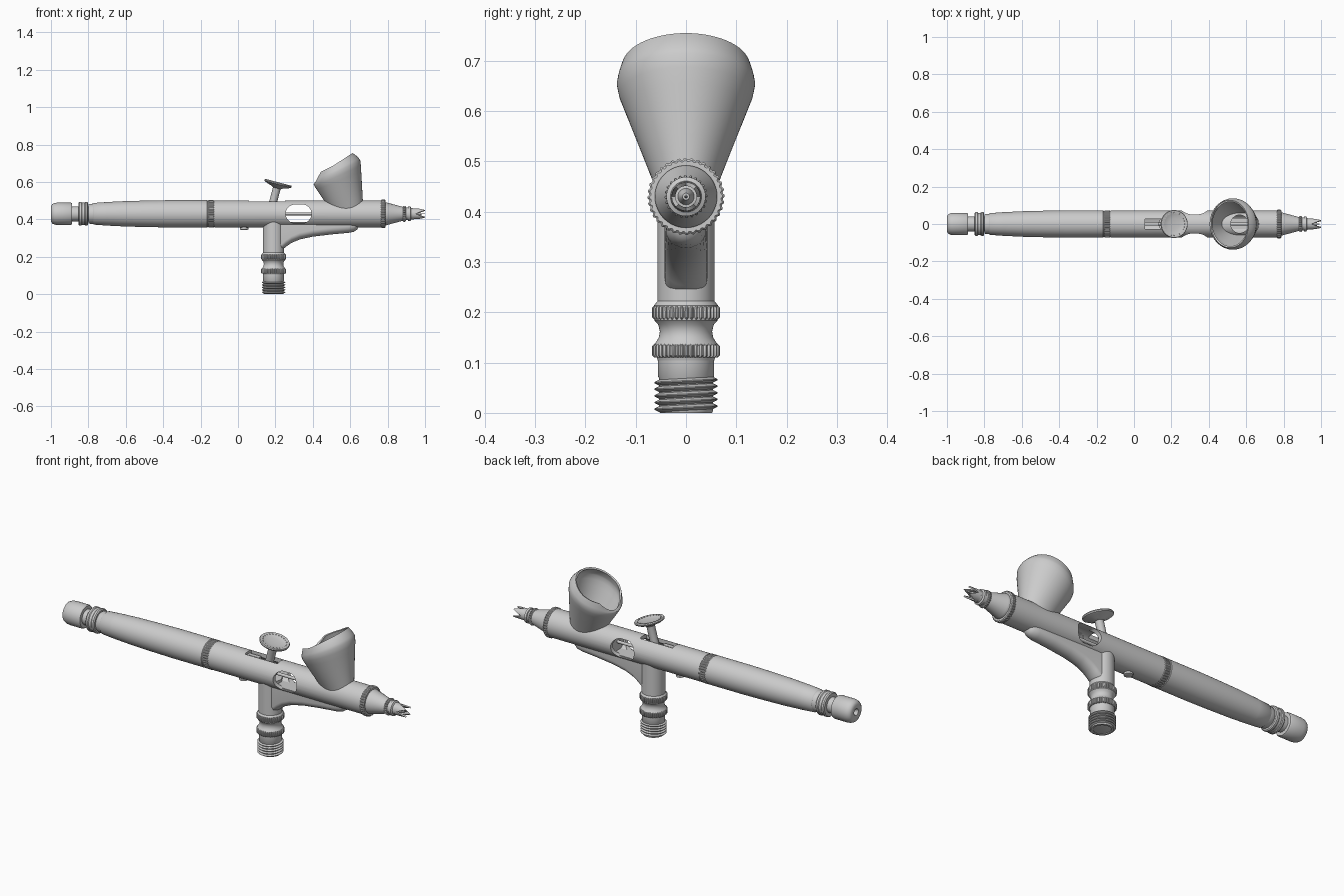
import bpy, bmesh
from math import sin, cos, pi, radians, asin
from mathutils import Matrix, Vector

if "Cube" in bpy.data.objects:
    bpy.data.objects.remove(bpy.data.objects["Cube"])

ZC = 0.43                                   # height of the body axis
BODY = Matrix.Translation((0, 0, ZC)) @ Matrix.Rotation(pi / 2, 4, 'Y')
STEM = Matrix.Translation((0.19, 0, 0))


def finish(bm, name, angle=35):
    bmesh.ops.remove_doubles(bm, verts=bm.verts, dist=1e-5)
    bmesh.ops.recalc_face_normals(bm, faces=bm.faces)
    me = bpy.data.meshes.new(name)
    bm.to_mesh(me)
    bm.free()
    ob = bpy.data.objects.new(name, me)
    bpy.context.collection.objects.link(ob)
    smooth(ob, angle)
    return ob


def smooth(ob, angle=35):
    bpy.ops.object.select_all(action='DESELECT')
    ob.select_set(True)
    bpy.context.view_layer.objects.active = ob
    bpy.ops.object.shade_smooth_by_angle(angle=radians(angle))


def skin(name, rows, wrap_rows=False, wrap_cols=True, caps=False, angle=35):
    """Quad surface through rows of points."""
    bm = bmesh.new()
    g = [[bm.verts.new(p) for p in r] for r in rows]
    n, m = len(g), len(g[0])
    for i in range(n if wrap_rows else n - 1):
        for j in range(m if wrap_cols else m - 1):
            a, b = g[i], g[(i + 1) % n]
            k = (j + 1) % m
            bm.faces.new((a[j], a[k], b[k], b[j]))
    if caps:
        bm.faces.new(g[0])
        bm.faces.new(g[-1])
    return finish(bm, name, angle)


def lathe(name, mat, prof, seg=48, closed=False, knurl=0.0, tilt=0.0):
    """Revolve (position, radius) points; knurl sinks every other pair of columns."""
    rows = []
    for t, r in prof:
        row = []
        for j in range(seg):
            a = 2 * pi * j / seg
            rr = r - (knurl if j % 4 > 1 else 0)
            row.append(mat @ Vector((rr * cos(a), rr * sin(a), t + tilt * sin(a))))
        rows.append(row)
    return skin(name, rows, wrap_rows=closed, caps=not closed)


def knurled_ring(name, mat, t0, t1, r, teeth=40, depth=0.004):
    b = 0.004
    return lathe(name, mat, [(t0, r - b), (t0 + b, r), (t1 - b, r), (t1, r - b)],
                 seg=teeth * 4, knurl=depth)


def box(name, lo, hi):
    bm = bmesh.new()
    bmesh.ops.create_cube(bm, size=1)
    for v in bm.verts:
        v.co = [(l + h) / 2 + c * (h - l) for l, h, c in zip(lo, hi, v.co)]
    return finish(bm, name)


def cut(ob, cutter):
    cutter.hide_render = True
    m = ob.modifiers.new('cut', 'BOOLEAN')
    m.operation, m.solver, m.object = 'DIFFERENCE', 'EXACT', cutter
    bpy.context.view_layer.objects.active = ob
    bpy.ops.object.modifier_apply(modifier=m.name)
    bpy.data.objects.remove(cutter, do_unlink=True)
    smooth(ob)


# hollow main body with side window, trigger slot and paint inlet
body = lathe('main_body', BODY, [(-0.125, 0.072), (0.768, 0.072), (0.768, 0.052), (-0.125, 0.052)],
             seg=64, closed=True)
outline = [((0.343 if cos(a) > 0 else 0.305) + 0.05 * cos(a), ZC + 0.05 * sin(a))
           for a in [(k + 0.5) * 2 * pi / 32 for k in range(32)]]
cut(body, skin('window_cutter', [[(x, y, z) for x, z in outline] for y in (-0.2, 0.2)], caps=True))
cut(body, box('slot_cutter', (0.06, -0.027, 0.46), (0.25, 0.027, 0.6)))
cut(body, lathe('inlet_cutter', Matrix.Translation((0.565, 0, 0)), [(0.45, 0.048), (0.6, 0.048)]))

# inner workings
lathe('needle', BODY, [(-0.2, 0.008), (0.93, 0.008), (1.0, 0.0005)], seg=16)
lathe('rear_bulkhead', BODY, [(0.02, 0.053), (0.05, 0.053)])
lathe('front_bulkhead', BODY, [(0.40, 0.053), (0.44, 0.053)])
box('trigger_lever', (0.05, -0.011, 0.44), (0.13, 0.011, 0.489))

# handle
lathe('handle', BODY, [(-0.80, 0.03), (-0.80, 0.050), (-0.795, 0.053), (-0.775, 0.054), (-0.77, 0.058),
                       (-0.70, 0.063), (-0.60, 0.068), (-0.48, 0.071), (-0.36, 0.073),
                       (-0.165, 0.073), (-0.162, 0.070), (-0.125, 0.070)], seg=64)
knurled_ring('handle_collar', BODY, -0.16, -0.127, 0.0735, 36, 0.003)
lathe('handle_neck', BODY, [(-0.90, 0.04), (-0.79, 0.04)])
lathe('handle_ring', BODY, [(-0.853, 0.045), (-0.853, 0.058), (-0.848, 0.063), (-0.838, 0.063), (-0.834, 0.060),
                            (-0.820, 0.060), (-0.816, 0.063), (-0.806, 0.063), (-0.801, 0.058), (-0.801, 0.04)])
lathe('end_knob', BODY, [(-0.97, 0.0), (-0.985, 0.012), (-0.998, 0.018), (-1.0, 0.026), (-0.999, 0.042),
                         (-0.993, 0.052), (-0.98, 0.058), (-0.965, 0.060), (-0.895, 0.060),
                         (-0.888, 0.056), (-0.886, 0.035)])

# nose
knurled_ring('nose_collar', BODY, 0.764, 0.788, 0.0765, 36, 0.003)
lathe('nose_cone', BODY, [(0.78, 0.060), (0.792, 0.062), (0.80, 0.059), (0.882, 0.037), (0.885, 0.03)])
knurled_ring('nose_ring', BODY, 0.882, 0.897, 0.043, 24)
lathe('nose_hub', BODY, [(0.89, 0.034), (0.908, 0.034), (0.910, 0.039), (0.922, 0.039), (0.926, 0.031),
                         (0.935, 0.030), (0.938, 0.02)])
lathe('nozzle_tip', BODY, [(0.93, 0.018), (0.95, 0.014), (0.978, 0.007)], seg=24)

# four-pronged crown, cut as a zigzag edge
rows = [[], [], [], []]
for j in range(48):
    a = 2 * pi * j / 48
    tip = abs(asin(sin(2 * a))) / (pi / 2)
    for row, (t, r) in zip(rows, [(0.925, 0.030), (0.95 + 0.05 * tip, 0.0285),
                                  (0.95 + 0.05 * tip, 0.021), (0.925, 0.023)]):
        row.append(BODY @ Vector((r * cos(a), r * sin(a), t)))
skin('needle_crown', rows, wrap_rows=True)

# air valve stem, rings, and hollow threaded fitting
lathe('valve_stem', STEM, [(0.10, 0.045), (0.10, 0.055), (0.135, 0.064), (0.142, 0.059), (0.150, 0.054),
                           (0.162, 0.052), (0.175, 0.055), (0.184, 0.063), (0.213, 0.064), (0.222, 0.057),
                           (0.40, 0.057)])
knurled_ring('valve_ring_lower', STEM, 0.110, 0.137, 0.0675)
knurled_ring('valve_ring_upper', STEM, 0.186, 0.213, 0.0675)
lathe('valve_fitting', STEM, [(0.0, 0.042), (0.0, 0.052), (0.004, 0.054), (0.07, 0.054), (0.073, 0.056),
                              (0.11, 0.056), (0.11, 0.02), (0.05, 0.02), (0.05, 0.042)], closed=True)
lathe('valve_pin', STEM, [(0.015, 0.012), (0.11, 0.012)], seg=24)
lathe('valve_nut', STEM, [(0.02, 0.034), (0.06, 0.034), (0.06, 0.02), (0.02, 0.02)], seg=24, closed=True)
for k in range(5):
    z = 0.0105 + k * 0.0132
    lathe(f'fitting_thread_{k + 1}', STEM, [(z - 0.006, 0.053), (z - 0.001, 0.063), (z + 0.001, 0.063),
                                            (z + 0.006, 0.053)], tilt=0.003)

# curved brace between stem and body
rows = []
for x, zb, w in [(0.20, 0.222, 0.043), (0.235, 0.235, 0.043), (0.255, 0.253, 0.043), (0.285, 0.274, 0.043),
                 (0.33, 0.293, 0.043), (0.40, 0.308, 0.042), (0.50, 0.320, 0.041), (0.59, 0.328, 0.040),
                 (0.62, 0.334, 0.036), (0.638, 0.346, 0.027), (0.645, 0.362, 0.012)]:
    arc = [(x, -w * cos(pi * k / 12), zb + 0.035 * (1 - sin(pi * k / 12))) for k in range(13)]
    rows.append([(x, -w, 0.385)] + arc + [(x, w, 0.385)])
skin('brace', rows, caps=True)

# small screw below the body
lathe('stop_screw', Matrix.Translation((0.033, 0, 0)), [(0.343, 0.015), (0.346, 0.022), (0.356, 0.022),
                                                        (0.357, 0.015), (0.375, 0.015)], seg=24)

# finger trigger
TRIG = Matrix.Translation((0.213, 0, 0.588)) @ Matrix.Rotation(radians(15), 4, 'Y')
lathe('trigger_post', TRIG, [(-0.19, 0.021), (-0.02, 0.021), (0.0, 0.028)], seg=32)
lathe('trigger_pad', TRIG, [(-0.022, 0.022), (-0.016, 0.032), (-0.006, 0.062), (0.0, 0.073), (0.006, 0.075),
                            (0.011, 0.072), (0.011, 0.064), (0.006, 0.052), (0.003, 0.03), (0.002, 0.0)])
for k in range(24):
    bump = TRIG @ Matrix.Rotation(2 * pi * k / 24, 4, 'Z') @ Matrix.Translation((0.060, 0, 0))
    lathe(f'trigger_grip_{k + 1}', bump, [(0.004, 0.004), (0.011, 0.003)], seg=8)

# paint cup: skewed loft with a dipped pouring lip
SEG = 64


def rim_z(c):
    if c > -0.7:
        return 0.69 + 0.065 * c if c > 0 else 0.69 + 0.05 * c
    return 0.655 + (c + 0.7) * 0.19


def oval(cx, rx, ry, z):
    return [Vector((cx + rx * cos(a), ry * sin(a), z(cos(a))))
            for a in [2 * pi * j / SEG for j in range(SEG)]]


base = oval(0.58, 0.09, 0.064, lambda c: 0.455)
shoulder = oval(0.53, 0.126, 0.138, lambda c: 0.645 + 0.06 * c)
rim = oval(0.513, 0.1, 0.127, rim_z)
rows = [[b.lerp(s, f) for b, s in zip(base, shoulder)] for f in (0, 0.2, 0.4, 0.6, 0.8, 0.93)]
for f in (0.2, 0.45, 0.7, 0.88, 1.0):
    rows.append([Vector((s.x + (r.x - s.x) * f ** 1.8, s.y + (r.y - s.y) * f ** 1.8,
                         s.z + (r.z - s.z) * f)) for s, r in zip(shoulder, rim)])
cup = skin('paint_cup', rows, angle=50)
wall = cup.modifiers.new('wall', 'SOLIDIFY')
wall.thickness, wall.offset = 0.009, -1
bpy.ops.object.modifier_apply(modifier='wall')
smooth(cup, 50)
